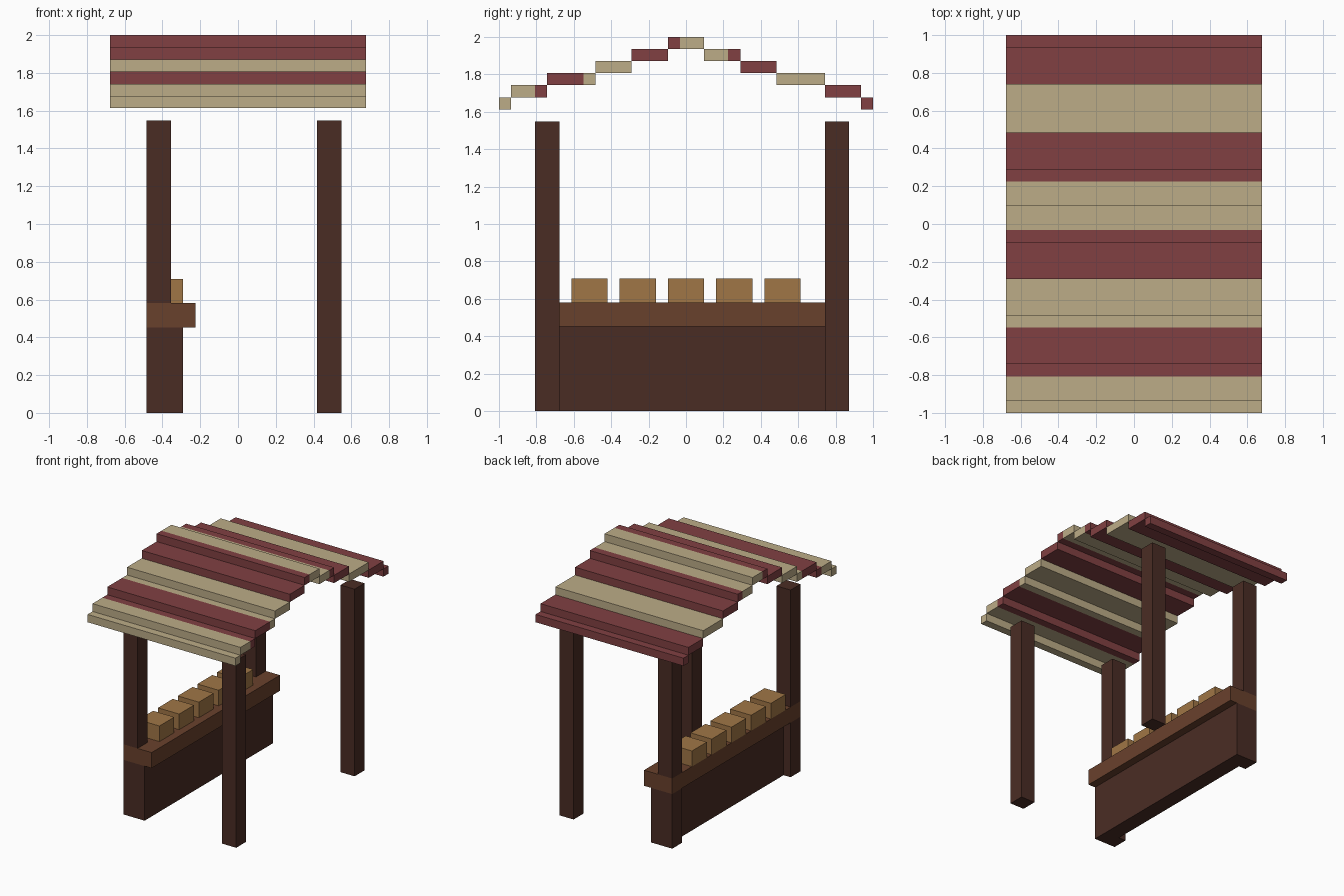
import bpy, bmesh
from mathutils import Vector

if "Cube" in bpy.data.objects:
    bpy.data.objects.remove(bpy.data.objects["Cube"])

U = 2 / 31                                  # one block of the model's grid
ORIGIN = Vector((-10.5 * U, -1.0, 0.0))     # grid corner (roof edge, ground)


def srgb(r, g, b):
    def lin(c):
        c /= 255
        return c / 12.92 if c <= 0.04045 else ((c + 0.055) / 1.055) ** 2.4
    return (lin(r), lin(g), lin(b), 1.0)


def material(name, rgb):
    m = bpy.data.materials.new(name)
    m.use_nodes = True
    m.diffuse_color = srgb(*rgb)
    m.node_tree.nodes["Principled BSDF"].inputs["Base Color"].default_value = srgb(*rgb)
    return m


dark_wood = material("dark wood", (74, 44, 36))
counter_wood = material("counter wood", (105, 65, 44))
crate_wood = material("crate wood", (160, 118, 70))
red_cloth = material("red cloth", (129, 64, 66))
cream_cloth = material("cream cloth", (188, 172, 135))


def box(name, x, y, z, mats, cuts=(), rule=None):
    """Box between grid positions, optionally cut along y and coloured by a rule."""
    bm = bmesh.new()
    bmesh.ops.create_cube(bm, size=1)
    for v in bm.verts:
        v.co = Vector([a + (c + 0.5) * (b - a) for c, (a, b) in zip(v.co, (x, y, z))])
    for c in cuts:
        bmesh.ops.bisect_plane(bm, geom=bm.verts[:] + bm.edges[:] + bm.faces[:],
                               plane_co=(0, c, 0), plane_no=(0, 1, 0))
    if rule:
        for f in bm.faces:
            mid = f.calc_center_median().y
            f.material_index = rule(min(max(mid, y[0] + 0.01), y[1] - 0.01))
    for v in bm.verts:
        v.co = v.co * U + ORIGIN
    me = bpy.data.meshes.new(name)
    bm.to_mesh(me)
    bm.free()
    for m in mats:
        me.materials.append(m)
    ob = bpy.data.objects.new(name, me)
    bpy.context.collection.objects.link(ob)
    return ob


# Corner posts: the pair on the counter side is interrupted by the counter top
for end, y in (("front", (3, 5)), ("back", (27, 29))):
    box(end + "_open_post", (17, 19), y, (0, 24), [dark_wood])
    box(end + "_counter_post_lower", (3, 5), y, (0, 7), [dark_wood])
    box(end + "_counter_post_upper", (3, 5), y, (9, 24), [dark_wood])

# Counter: facing panel, recessed backing and top
box("counter_panel", (5, 6), (3, 29), (0, 7), [dark_wood])
box("counter_backing", (4, 5), (5, 27), (0, 7), [dark_wood])
box("counter_top", (3, 7), (3, 29), (7, 9), [counter_wood])

# Row of crates on the counter
for i in range(5):
    box(f"crate_{i + 1}", (3, 6), (6 + 4 * i, 9 + 4 * i), (9, 11), [crate_wood])

# Stepped awning: treads rise to the ridge, stripes change every four blocks
STEPS = [0, 1, 4, 8, 11, 14, 17, 20, 23, 27, 30, 31]
for i, (a, b) in enumerate(zip(STEPS, STEPS[1:])):
    level = 25 + min(i, 10 - i)
    box(f"awning_tread_{i + 1}", (0, 21), (a, b), (level, level + 1),
        [cream_cloth, red_cloth],
        cuts=[c for c in range(3, 31, 4) if a < c < b],
        rule=lambda y: int((y + 1) // 4) % 2)
